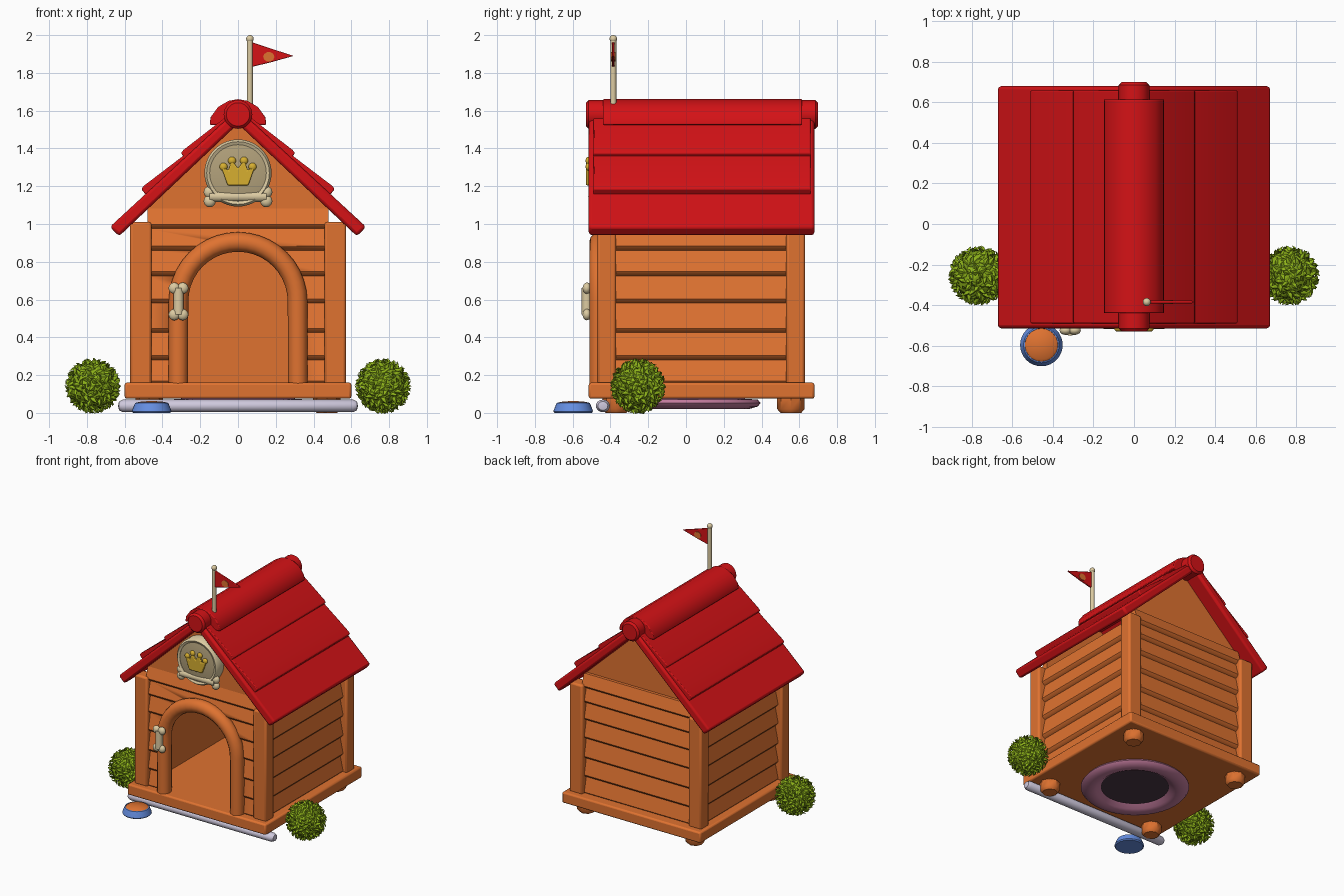
import bpy, bmesh, math, random
from mathutils import Vector, Matrix

if "Cube" in bpy.data.objects:
    bpy.data.objects.remove(bpy.data.objects["Cube"])

random.seed(4)


def mat(name, r, g, b):
    m = bpy.data.materials.new(name)
    m.diffuse_color = (r, g, b, 1)
    m.use_nodes = True
    m.node_tree.nodes["Principled BSDF"].inputs["Base Color"].default_value = m.diffuse_color
    return m


WOOD = mat("orange wood", 0.74, 0.17, 0.03)
RED = mat("red", 0.66, 0.006, 0.008)
CREAM = mat("cream", 0.72, 0.60, 0.36)
TAN = mat("dull tan", 0.45, 0.36, 0.2)
GOLD = mat("gold", 0.68, 0.43, 0.03)
GREEN = mat("leaf green", 0.27, 0.45, 0.01)
PALE = mat("pale lavender", 0.62, 0.58, 0.72)
BLUE = mat("blue", 0.13, 0.27, 0.75)
PINK = mat("pink", 0.55, 0.2, 0.34)
DARK = mat("dark plum", 0.07, 0.04, 0.06)


def finish(name, bm, m, bevel=0, smooth=True, segs=2):
    bmesh.ops.recalc_face_normals(bm, faces=bm.faces)
    me = bpy.data.meshes.new(name)
    bm.to_mesh(me)
    bm.free()
    ob = bpy.data.objects.new(name, me)
    bpy.context.collection.objects.link(ob)
    me.materials.append(m)
    if bevel:
        b = ob.modifiers.new("round", "BEVEL")
        b.width, b.segments, b.limit_method = bevel, segs, "ANGLE"
    if smooth:
        bpy.ops.object.select_all(action="DESELECT")
        ob.select_set(True)
        bpy.context.view_layer.objects.active = ob
        bpy.ops.object.shade_smooth_by_angle(angle=math.radians(40))
    return ob


def prism(name, pts, axis, a, b, m, bevel=0):
    """Extrude a side profile along x (points y,z) or y (points x,z)."""
    bm = bmesh.new()
    put = (lambda p, t: (t, p[0], p[1])) if axis == "x" else (lambda p, t: (p[0], t, p[1]))
    f = bm.faces.new([bm.verts.new(put(p, a)) for p in pts])
    r = bmesh.ops.extrude_face_region(bm, geom=[f])
    vs = [v for v in r["geom"] if isinstance(v, bmesh.types.BMVert)]
    bmesh.ops.translate(bm, vec=(b - a, 0, 0) if axis == "x" else (0, b - a, 0), verts=vs)
    return finish(name, bm, m, bevel)


def box(name, x0, x1, y0, y1, z0, z1, m, bevel=0):
    return prism(name, [(x0, z0), (x1, z0), (x1, z1), (x0, z1)], "y", y0, y1, m, bevel)


def lathe(name, prof, loc, m, n=32, face_front=False):
    """Spin an (r, z) profile; optionally turn its top to the front."""
    bm = bmesh.new()
    vs = [bm.verts.new((r, 0, z)) for r, z in prof]
    es = [bm.edges.new(p) for p in zip(vs, vs[1:])]
    bmesh.ops.spin(bm, geom=vs + es, axis=(0, 0, 1), cent=(0, 0, 0),
                   angle=math.tau, steps=n, use_duplicate=False)
    bmesh.ops.remove_doubles(bm, verts=bm.verts, dist=1e-5)
    if face_front:
        bmesh.ops.rotate(bm, verts=bm.verts, cent=(0, 0, 0), matrix=Matrix.Rotation(math.pi / 2, 3, "X"))
    bmesh.ops.translate(bm, verts=bm.verts, vec=loc)
    return finish(name, bm, m)


def balls(name, items, m, sy=1.0):
    bm = bmesh.new()
    for c, r in items:
        bmesh.ops.create_uvsphere(bm, u_segments=16, v_segments=10, radius=r,
                                  matrix=Matrix.Translation(c) @ Matrix.Diagonal((1, sy, 1, 1)))
    return finish(name, bm, m)


def tube(name, pts, r, m, bevel_res=4):
    cu = bpy.data.curves.new(name, "CURVE")
    cu.dimensions = "3D"
    cu.bevel_depth, cu.bevel_resolution, cu.use_fill_caps = r, bevel_res, True
    sp = cu.splines.new("POLY")
    sp.points.add(len(pts) - 1)
    for p, c in zip(sp.points, pts):
        p.co = (*c, 1)
    sp.use_smooth = True
    cu.materials.append(m)
    ob = bpy.data.objects.new(name, cu)
    bpy.context.collection.objects.link(ob)
    return ob


# Base with feet
box("base", -0.6, 0.6, -0.515, 0.68, 0.075, 0.16, WOOD, 0.012)
for x in (-0.47, 0.47):
    for y in (-0.37, 0.555):
        lathe("foot", [(0, 0), (0.055, 0), (0.072, 0.02), (0.072, 0.08), (0, 0.08)], (x, y, 0), WOOD, 8)

# Corner posts
for x in (-0.515, 0.515):
    for y in (-0.42, 0.58):
        box("corner_post", x - 0.057, x + 0.057, y - 0.05, y + 0.05, 0.15, 1.01, WOOD, 0.014)

# Lapped plank walls
ROWS = [0.15, 0.285, 0.43, 0.585, 0.73, 0.865, 0.98, 1.09]


def lapped(face, inner, rows):
    d = 1 if face > inner else -1
    pts = [(inner, rows[0])]
    for a, b in zip(rows, rows[1:]):
        pts += [(face - d * 0.012, a + 0.002), (face, a + 0.018), (face - d * 0.026, b - 0.004)]
    return pts + [(inner, rows[-1])]


for s in (-1, 1):
    w = ROWS[:6] + [1.0]
    bm_pts = [(s * p, z) for p, z in lapped(0.54, 0.48, w)]
    prism("side_wall", bm_pts, "y", -0.4, 0.56, WOOD)
prism("back_wall", lapped(0.605, 0.54, ROWS), "x", -0.48, 0.48, WOOD)
front = prism("front_wall", lapped(-0.455, -0.39, ROWS), "x", -0.48, 0.48, WOOD)

# Doorway cut and round arch frame
arc = [(math.cos(t * math.pi / 20), math.sin(t * math.pi / 20)) for t in range(21)]
cutter = prism("door_cutter", [(-0.3, 0.1), (0.3, 0.1)] + [(0.3 * c, 0.59 + 0.3 * s) for c, s in arc],
               "y", -0.6, -0.3, WOOD)
cutter.hide_render = True
cutter.hide_viewport = True
cut = front.modifiers.new("doorway", "BOOLEAN")
cut.object, cut.operation, cut.solver = cutter, "DIFFERENCE", "EXACT"
tube("door_arch", [(0.317, -0.46, 0.155)] + [(0.315 * c, -0.46, 0.59 + 0.315 * s) for c, s in arc]
     + [(-0.317, -0.46, 0.155)], 0.052, WOOD)

# Gables
for y in (-0.43, 0.52):
    prism("gable", [(-0.49, 1.08), (0.49, 1.08), (0, 1.55)], "y", y, y + 0.04, WOOD)

# Roof slopes with lapped boards
for s in (-1, 1):
    prism("roof_slope", [(s * x, z) for x, z in
          [(0, 1.53), (0.63, 0.935), (0.678, 0.985), (0, 1.61)]], "y", -0.515, 0.68, RED, 0.016)
    for x0, x1, z1 in ((0.04, 0.302, 1.385), (0.25, 0.512, 1.195)):
        top = 1.61 - x0 * 0.922
        prism("roof_board", [(s * x, z) for x, z in
              [(x0, top - 0.02), (x1 - 0.04, z1 - 0.06), (x1, z1 - 0.01), (x1 - 0.012, z1 + 0.006),
               (x0, top + 0.012)]], "y", -0.49, 0.66, RED, 0.006)

# Ridge log and cap
log = lathe("ridge_log", [(0, -0.7), (0.062, -0.7), (0.076, -0.685), (0.076, 0.515), (0.062, 0.53), (0, 0.53)],
            (0, 0, 1.58), RED, 20, True)
half = [(0.15, 1.525), (0.145, 1.565), (0.105, 1.62), (0.05, 1.652)]
prism("ridge_cap", half + [(0, 1.661)] + [(-x, z) for x, z in half[::-1]], "y", -0.44, 0.615, RED, 0.006)

# Flag on its pole
tube("flag_pole", [(0.063, -0.385, 1.56), (0.063, -0.385, 1.975)], 0.016, CREAM)
balls("pole_tip", [((0.063, -0.385, 1.98), 0.02)], CREAM)
prism("flag", [(0.065, 1.83), (0.17, 1.855), (0.295, 1.89), (0.17, 1.93), (0.065, 1.965)],
      "y", -0.392, -0.378, RED, 0.004)
for s in (-1, 1):
    y = -0.385 + s * 0.009
    prism("flag_patch", [(0.163 + 0.03 * c, 1.885 + 0.026 * q) for c, q in
          [(math.cos(t * math.pi / 5), math.sin(t * math.pi / 5)) for t in range(10)]],
          "y", y - 0.002, y + 0.002, WOOD)

# Round plaque with crown
lathe("plaque_rim", [(0.15, 0), (0.178, 0), (0.178, 0.075), (0.166, 0.09), (0.15, 0.082), (0.15, 0)],
      (0, -0.425, 1.27), CREAM, 36, True)
lathe("plaque_disc", [(0.155, 0), (0.155, 0.078), (0.1, 0.088), (0, 0.09)], (0, -0.425, 1.27), TAN, 36, True)
ch = [(0.055, 1.205), (0.09, 1.305), (0.05, 1.285), (0.035, 1.34)]
prism("crown", ch + [(0, 1.295)] + [(-x, z) for x, z in ch[::-1]], "y", -0.53, -0.505, GOLD, 0.006)
balls("crown_tips", [((s * x, -0.517, z), 0.021) for s in (-1, 1) for x, z in ((0.077, 1.303), (0.032, 1.335))],
      GOLD, 0.7)


# Bones: shaft with two knobs at each end
def bone(name, c, d, half_len, r, knob):
    c, d = Vector(c), Vector(d).normalized()
    side = Vector((-d.z, 0, d.x))
    tube(name + "_shaft", [c - d * half_len, c + d * half_len], r, CREAM)
    balls(name + "_knobs", [(c + d * (e * half_len) + side * (k * knob * 0.75), knob)
                            for e in (-1, 1) for k in (-1, 1)], CREAM, 0.75)


bone("door_bone", (-0.315, -0.525, 0.59), (0, 0, 1), 0.07, 0.027, 0.03)
bone("plaque_bone", (0, -0.49, 1.145), (1, 0, 0), 0.15, 0.028, 0.032)

# Pipe along the front
pipe = [(0, -0.635), (0.026, -0.63), (0.037, -0.61), (0.037, 0.61), (0.026, 0.63), (0, 0.635)]
bar = lathe("front_pipe", pipe, (0, 0, 0), PALE, 20)
bar.data.transform(Matrix.Translation((0, -0.44, 0.037)) @ Matrix.Diagonal((1, 1, 0.9, 1))
                   @ Matrix.Rotation(math.pi / 2, 4, "Y"))

# Food bowl
lathe("bowl", [(0, 0), (0.098, 0), (0.105, 0.008), (0.102, 0.018), (0.088, 0.052), (0.082, 0.054), (0.08, 0.045)],
      (-0.457, -0.597, 0), BLUE)
lathe("bowl_food", [(0.083, 0.048), (0.07, 0.058), (0, 0.064)], (-0.457, -0.597, 0), WOOD)

# Round dish under the base
lathe("under_dish", [(0.3, 0.075), (0.37, 0.07), (0.385, 0.052), (0.37, 0.034), (0.33, 0.022), (0.3, 0.02),
                     (0.275, 0.03), (0.24, 0.055)], (0, 0.01, 0), PINK, 40)
lathe("dish_centre", [(0.25, 0.054), (0, 0.054)], (0, 0.01, 0), DARK, 40)

# Leafy round bushes
for s in (-1, 1):
    c = Vector((s * 0.768, -0.255, 0.142))
    bm = bmesh.new()
    bmesh.ops.create_icosphere(bm, subdivisions=2, radius=0.127, matrix=Matrix.Translation(c))
    N = 230
    for i in range(N):
        h = 1 - 2 * (i + 0.5) / N
        q, a = math.sqrt(1 - h * h), i * 2.39996
        n = Vector((q * math.cos(a), q * math.sin(a), h))
        u = n.orthogonal().normalized()
        u.rotate(Matrix.Rotation(random.uniform(0, math.tau), 3, n))
        v = n.cross(u)
        size = random.uniform(0.016, 0.02)
        rim = [bm.verts.new(c + n * k + u * (x * size) + v * (y * size)) for x, y, k in
               ((-1.1, 0, 0.122), (0, -0.8, 0.128), (1.2, 0, 0.149), (0, 0.8, 0.128))]
        mid = bm.verts.new(c + n * 0.143)
        for j in range(4):
            bm.faces.new((rim[j], rim[(j + 1) % 4], mid))
    finish("bush", bm, GREEN, smooth=False)
